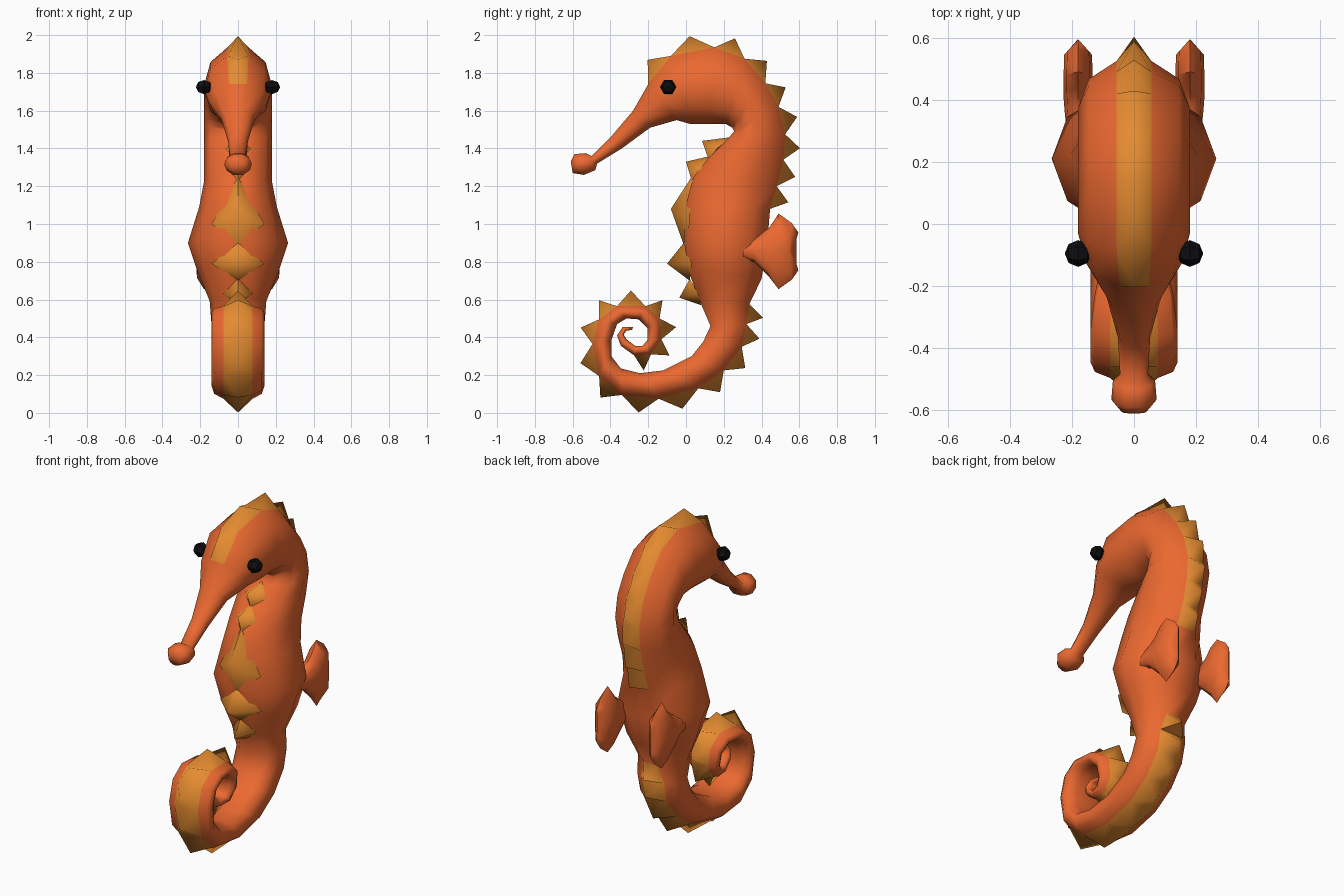
import bpy, bmesh
from math import sin, cos, radians, copysign
from mathutils import Vector, Matrix

if "Cube" in bpy.data.objects:
    bpy.data.objects.remove(bpy.data.objects["Cube"])


def material(name, rgb):
    m = bpy.data.materials.new(name)
    m.diffuse_color = (*rgb, 1)
    m.use_nodes = True
    m.node_tree.nodes["Principled BSDF"].inputs["Base Color"].default_value = m.diffuse_color
    return m


ORANGE = material("orange", (0.83, 0.14, 0.03))
YELLOW = material("yellow", (0.78, 0.26, 0.03))
BLACK = material("black", (0.004, 0.004, 0.005))


def finish(bm, name, mats, angle):
    bmesh.ops.recalc_face_normals(bm, faces=bm.faces)
    me = bpy.data.meshes.new(name)
    bm.to_mesh(me)
    bm.free()
    ob = bpy.data.objects.new(name, me)
    bpy.context.collection.objects.link(ob)
    for m in mats:
        me.materials.append(m)
    bpy.ops.object.select_all(action='DESELECT')
    ob.select_set(True)
    bpy.context.view_layer.objects.active = ob
    if angle:
        bpy.ops.object.shade_smooth_by_angle(angle=radians(angle))
    return ob


def skin(bm, rings):
    """Bridge rings of vertices, cap both ends, return faces by segment."""
    n = len(rings[0])
    out = []
    for r, q in zip(rings, rings[1:]):
        out.append([bm.faces.new((r[k], r[(k + 1) % n], q[(k + 1) % n], q[k]))
                    for k in range(n)])
    bm.faces.new(rings[0])
    bm.faces.new(rings[-1])
    bmesh.ops.recalc_face_normals(bm, faces=bm.faces)
    bm.normal_update()
    return out


# Cross-sections: outer (y, z), inner (y, z), half width
HEAD_TRUNK = [
    (-.61, 1.33, -.60, 1.27, .04), (-.59, 1.37, -.54, 1.26, .073),
    (-.53, 1.375, -.48, 1.285, .068), (-.50, 1.36, -.47, 1.32, .045),
    (-.39, 1.47, -.34, 1.40, .052), (-.28, 1.60, -.19, 1.51, .088),
    (-.20, 1.74, -.05, 1.55, .155), (-.08, 1.89, .02, 1.53, .18),
    (.15, 1.935, .11, 1.53, .18), (.31, 1.875, .21, 1.53, .18),
    (.42, 1.745, .245, 1.51, .18), (.49, 1.62, .255, 1.49, .18),
    (.525, 1.475, .22, 1.45, .18), (.515, 1.34, .12, 1.35, .18),
    (.48, 1.20, .04, 1.25, .18), (.445, 1.08, 0, 1.105, .205),
    (.43, .89, -.01, .91, .265), (.40, .71, .01, .76, .21),
    (.335, .575, .065, .61, .15),
]
# Tail curl: outer (y, z), inner (y, z)
TAIL = [
    (.32, .47, .13, .46), (.295, .35, .09, .375), (.20, .225, .03, .30),
    (.065, .13, -.12, .225), (-.145, .075, -.245, .21), (-.34, .095, -.345, .235),
    (-.46, .195, -.395, .30), (-.495, .365, -.395, .385), (-.46, .495, -.365, .47),
    (-.365, .565, -.315, .50), (-.215, .565, -.25, .495), (-.14, .50, -.205, .45),
    (-.13, .39, -.205, .385), (-.185, .31, -.23, .355), (-.275, .305, -.27, .355),
    (-.345, .355, -.315, .39), (-.365, .41, -.33, .415), (-.335, .455, -.315, .435),
    (-.28, .455, -.285, .44),
]
N = 10
sections = [(*s, 1.0) for s in HEAD_TRUNK]
for i, s in enumerate(TAIL):
    sections.append((*s, .14 if i < 10 else .14 - (i - 9) * .0125, .5))

# Body: ten-sided rings skinned from snout to tail tip
bm = bmesh.new()
rings = []
for oy, oz, iy, iz, w, p in sections:
    c = Vector((0, (oy + iy) / 2, (oz + iz) / 2))
    d = Vector((0, (oy - iy) / 2, (oz - iz) / 2)) / cos(radians(18))
    ring = []
    for k in range(N):
        a = radians(18 + 36 * k)
        x = copysign(abs(sin(a)) ** p, sin(a)) * w
        ring.append(bm.verts.new(c + d * cos(a) + Vector((x, 0, 0))))
    rings.append(ring)
segments = skin(bm, rings)
band = [segments[i][N - 1] for i in (*range(6, 15), *range(18, 33))]
# Crest: each outer quad becomes a yellow pyramid spike
for f in bmesh.ops.poke(bm, faces=band, offset=.083)["faces"]:
    f.material_index = 1
finish(bm, "body_with_crest", [ORANGE, YELLOW], 80)

# Belly plates: diamond pyramids; top, apex, bottom (y, z), side (x, y, z)
PLATES = [
    ((.24, 1.46), (.085, 1.44), (.12, 1.34), (.07, .165, 1.40)),
    ((.13, 1.36), (0, 1.33), (.03, 1.23), (.07, .08, 1.29)),
    ((.03, 1.25), (-.08, 1.08), (-.012, .89), (.14, .02, 1.0)),
    ((-.012, .90), (-.10, .79), (.02, .70), (.14, .03, .79)),
    ((.02, .71), (-.035, .61), (.08, .57), (.08, .065, .63)),
]
bm = bmesh.new()
for top, apex, bottom, side in PLATES:
    t, a, b = (bm.verts.new((0, *v)) for v in (top, apex, bottom))
    l, r = (bm.verts.new((s * side[0], *side[1:])) for s in (-1, 1))
    for u, v in ((t, l), (l, b), (b, r), (r, t)):
        bm.faces.new((a, u, v))
    bm.faces.new((t, r, b))
    bm.faces.new((t, b, l))
finish(bm, "belly_plates", [YELLOW], 80)

# Fins: eight-sided stem fanning out; y, centre z, half height, half width, notch
FIN = [(.28, .87, .05, .035, 0), (.36, .86, .06, .043, 0), (.41, .85, .13, .047, .03),
       (.46, .855, .20, .047, .03), (.545, .855, .15, .045, .015),
       (.565, .855, .10, .006, .03)]
for s, label in ((-1, "left"), (1, "right")):
    bm = bmesh.new()
    rings = []
    for y, z, h, w, notch in FIN:
        ring = []
        for k in range(8):
            a = radians(45 * k)
            x = copysign(abs(sin(a)) ** .7, sin(a)) * w if k % 4 else 0
            ring.append(bm.verts.new((s * (.18 + x), y + notch * abs(cos(a)), z + h * cos(a))))
        rings.append(ring)
    skin(bm, rings)
    finish(bm, "fin_" + label, [ORANGE], 60)

    # Eyes: coarse faceted balls
    bm = bmesh.new()
    bmesh.ops.create_uvsphere(bm, u_segments=6, v_segments=4, radius=.043,
                              matrix=Matrix.Rotation(radians(90), 4, 'Y'))
    eye = finish(bm, "eye_" + label, [BLACK], 0)
    eye.location = (s * .18, -.095, 1.725)
